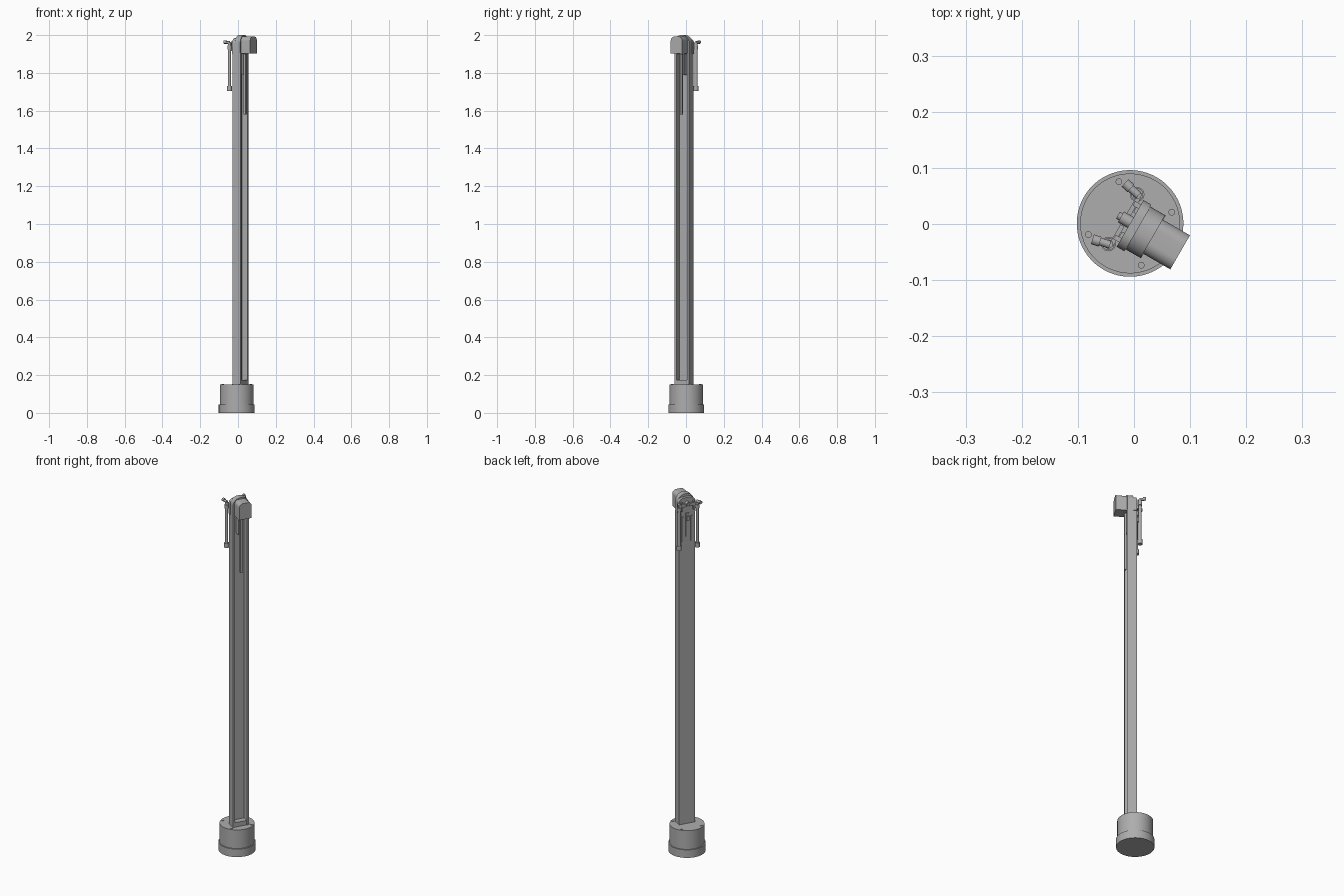
import bpy, bmesh, math
from mathutils import Matrix, Vector

cube = bpy.data.objects.get("Cube")
if cube:
    bpy.data.objects.remove(cube, do_unlink=True)

grey = bpy.data.materials.new("plain grey")
grey.use_nodes = True
grey.diffuse_color = (0.42, 0.42, 0.42, 1)
grey.node_tree.nodes["Principled BSDF"].inputs["Base Color"].default_value = (0.42, 0.42, 0.42, 1)

# Everything is built along the local x axis, then turned about the base centre
TURN = Matrix.Translation((-0.007, 0.001, 0)) @ Matrix.Rotation(math.radians(-30), 4, 'Z')


def finish(bm, name):
    bmesh.ops.recalc_face_normals(bm, faces=bm.faces)
    mesh = bpy.data.meshes.new(name)
    bm.to_mesh(mesh)
    bm.free()
    mesh.materials.append(grey)
    ob = bpy.data.objects.new(name, mesh)
    bpy.context.collection.objects.link(ob)
    ob.matrix_world = TURN
    bpy.ops.object.select_all(action='DESELECT')
    ob.select_set(True)
    bpy.context.view_layer.objects.active = ob
    bpy.ops.object.shade_smooth_by_angle(angle=math.radians(30))
    return ob


def box(name, x0, x1, y0, y1, z0, z1):
    bm = bmesh.new()
    size = Matrix.Diagonal((x1 - x0, y1 - y0, z1 - z0, 1))
    mid = Matrix.Translation(((x0 + x1) / 2, (y0 + y1) / 2, (z0 + z1) / 2))
    bmesh.ops.create_cube(bm, size=1, matrix=mid @ size)
    return finish(bm, name)


def rod(name, start, end, radius, sides=20):
    a, b = Vector(start), Vector(end)
    turn = (b - a).to_track_quat('Z', 'Y').to_matrix().to_4x4()
    bm = bmesh.new()
    bmesh.ops.create_cone(bm, cap_ends=True, segments=sides, radius1=radius, radius2=radius,
                          depth=(b - a).length, matrix=Matrix.Translation((a + b) / 2) @ turn)
    return finish(bm, name)


def prism(name, points, shift):
    bm = bmesh.new()
    face = bm.faces.new([bm.verts.new(p) for p in points])
    new = bmesh.ops.extrude_face_region(bm, geom=[face])["geom"]
    bmesh.ops.translate(bm, vec=shift, verts=[v for v in new if isinstance(v, bmesh.types.BMVert)])
    return finish(bm, name)


def arch(name, x0, x1, half, z0, z1, r, steps=10):
    """Block with rounded upper corners, running along x."""
    pts = [(x0, -half, z0), (x0, half, z0)]
    for side in (1, -1):
        for i in range(steps + 1):
            t = math.pi / 2 * (i / steps if side > 0 else 1 - i / steps)
            pts.append((x0, side * (half - r + r * math.cos(t)), z1 - r + r * math.sin(t)))
    return prism(name, pts, (x1 - x0, 0, 0))


# Round foot with a wider collar and bolts
rod("foot_collar", (0, 0, 0), (0, 0, 0.045), 0.095, 64)
rod("foot_drum", (0, 0, 0.045), (0, 0, 0.15), 0.089, 64)
for k in range(4):
    t = math.pi / 4 + k * math.pi / 2
    x, y = 0.077 * math.cos(t), 0.077 * math.sin(t)
    rod("foot_bolt", (x, y, 0.15), (x, y, 0.153), 0.006, 12)

# Column: a channel open to the front, with lips
half = [(0.0, 0.044), (0.048, 0.044), (0.048, 0.033), (0.012, 0.033)]
outline = half + [(x, -y) for x, y in reversed(half)]
prism("column", [(x, y, 0.15) for x, y in outline], (0, 0, 1.755))
box("channel_stop", 0.012, 0.046, -0.033, 0.033, 0.15, 0.175)
box("front_slider", 0.045, 0.056, -0.006, 0.008, 1.58, 1.9)
box("slider_guide", 0.012, 0.045, -0.012, 0.014, 1.79, 1.9)

# Head: back plate, rounded middle and motor cover
arch("head_plate", 0, 0.016, 0.048, 1.9, 1.985, 0.03)
arch("head_drum", 0.016, 0.047, 0.044, 1.9, 2.0, 0.04)
arch("motor_cover", 0.047, 0.103, 0.035, 1.902, 1.992, 0.022)

# Fittings on the back
rod("centre_pin", (-0.02, 0.002, 1.955), (0, 0.002, 1.955), 0.011)
rod("centre_pin_cap", (-0.026, 0.002, 1.955), (-0.02, 0.002, 1.955), 0.007)
box("back_rail", -0.006, 0, -0.009, 0.009, 1.77, 1.9)
box("back_hook", -0.016, 0, -0.007, 0.007, 1.86, 1.885)

# Pair of hanging levers with arms and knobs
for s, side in ((1, "left"), (-1, "right")):
    y = s * 0.051
    rod(side + "_lever", (-0.015, y, 1.72), (-0.015, y, 1.96), 0.008)
    rod(side + "_lever_foot", (-0.015, y, 1.705), (-0.015, y, 1.73), 0.013)
    rod(side + "_lever_collar", (-0.015, y, 1.925), (-0.015, y, 1.945), 0.011)
    box(side + "_lever_arm", -0.014, -0.006, s * 0.01, y, 1.94, 1.957)
    box(side + "_arm_mount", -0.012, 0, s * 0.03, s * 0.039, 1.915, 1.965)
    rod(side + "_lever_pivot", (-0.032, s * 0.055, 1.961), (-0.012, y, 1.961), 0.007)
    rod(side + "_knob", (-0.044, s * 0.058, 1.963), (-0.03, s * 0.055, 1.963), 0.009)
    box(side + "_back_clip", -0.005, 0, s * 0.02, s * 0.03, 1.74, 1.88)
